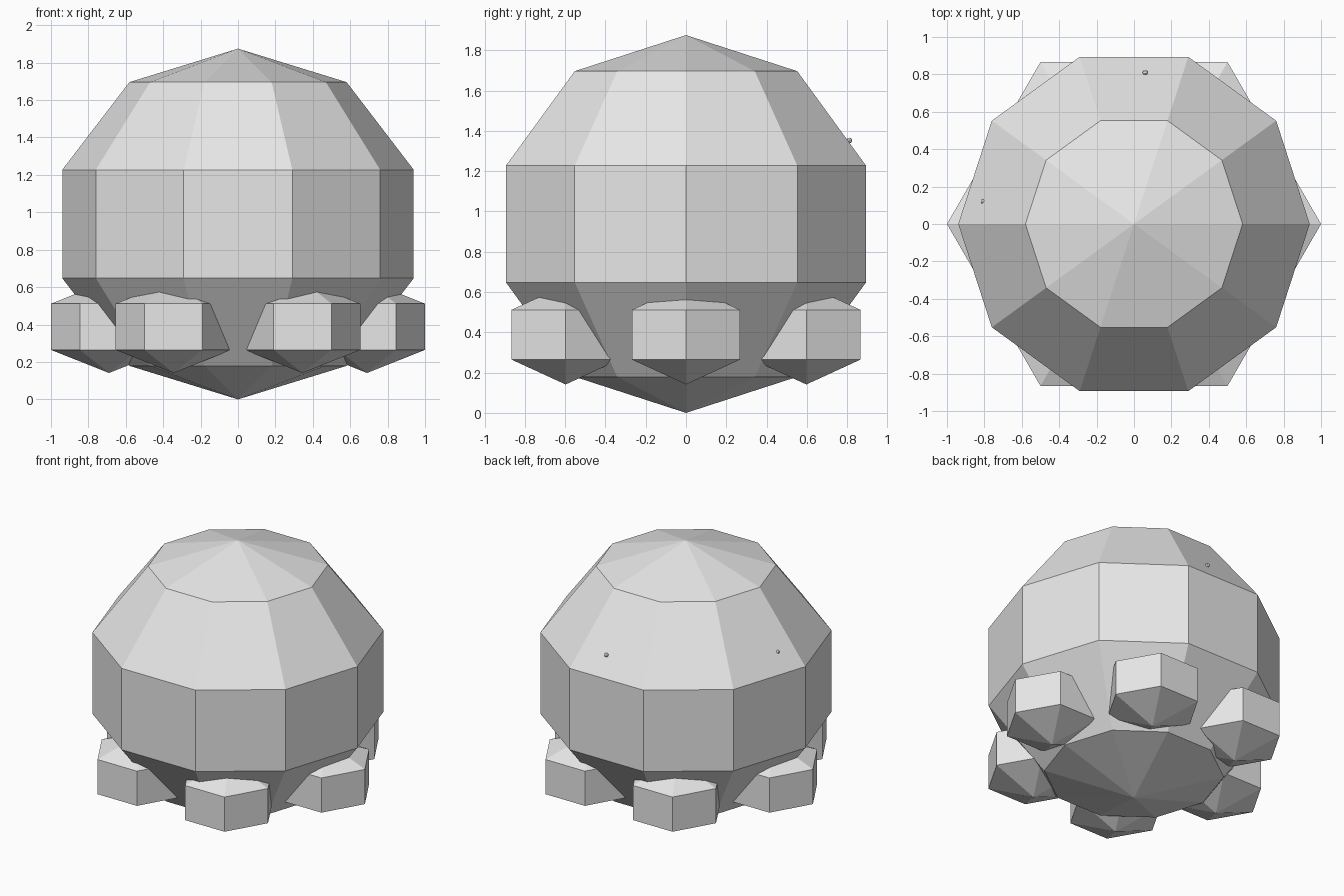
import bpy
from math import cos, sin, radians

cube = bpy.data.objects.get("Cube")
if cube:
    bpy.data.objects.remove(cube, do_unlink=True)

grey = bpy.data.materials.new("light grey")
grey.use_nodes = True
grey.diffuse_color = (0.8, 0.8, 0.8, 1)
grey.node_tree.nodes["Principled BSDF"].inputs["Base Color"].default_value = (0.8, 0.8, 0.8, 1)


def ball(name, segments, rings, location, width, height):
    """Flat-shaded low-poly sphere with ring corners on its own x axis."""
    bpy.ops.mesh.primitive_uv_sphere_add(segments=segments, ring_count=rings, radius=1,
                                         location=location, rotation=(0, 0, radians(90)))
    obj = bpy.context.object
    obj.name = name
    obj.scale = (width, width, height)
    bpy.ops.object.transform_apply(location=False, rotation=True, scale=True)
    obj.data.materials.append(grey)
    bpy.ops.object.shade_flat()


# Ten-sided body
ball("body", 10, 5, (0, 0, 0.9375), 0.988, 0.9375)

# Six feet around the base
for i in range(6):
    a = radians(60 * i)
    ball(f"foot_{i + 1}", 6, 3, (0.69 * cos(a), 0.69 * sin(a), 0.388), 0.358, 0.247)

# Two tiny eyes set into the upper shell
ball("eye_1", 8, 6, (0.06, 0.81, 1.352), 0.014, 0.014)
ball("eye_2", 8, 6, (-0.805, 0.12, 1.341), 0.014, 0.014)
